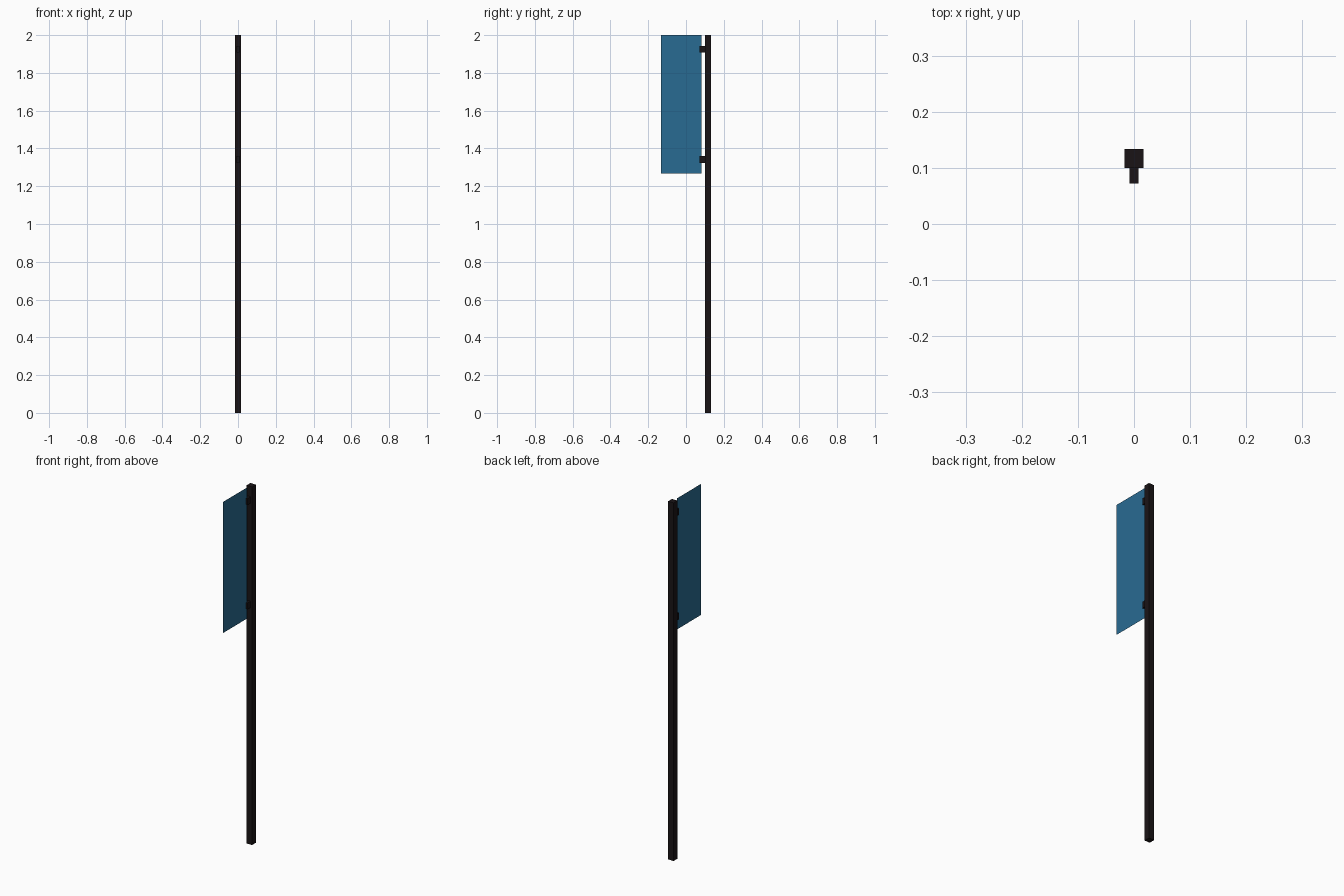
import bpy

if "Cube" in bpy.data.objects:
    bpy.data.objects.remove(bpy.data.objects["Cube"])


def material(name, rgb):
    m = bpy.data.materials.new(name)
    m.diffuse_color = (*rgb, 1)
    m.use_nodes = True
    m.node_tree.nodes["Principled BSDF"].inputs["Base Color"].default_value = m.diffuse_color
    return m


def box(name, lo, hi, mat):
    bpy.ops.mesh.primitive_cube_add(size=1, location=[(a + b) / 2 for a, b in zip(lo, hi)])
    ob = bpy.context.object
    ob.name = name
    ob.scale = [b - a for a, b in zip(lo, hi)]
    bpy.ops.object.transform_apply(location=False, rotation=False, scale=True)
    ob.data.materials.append(mat)
    return ob


black = material("black_metal", (0.010, 0.007, 0.008))
blue = material("blue_cloth", (0.022, 0.147, 0.288))

# Square pole
box("pole", (-0.0167, 0.1, 0), (0.0167, 0.1335, 2), black)

# Two brackets holding the banner
for name, z in (("lower_bracket", 1.342), ("upper_bracket", 1.925)):
    box(name, (-0.008, 0.0725, z - 0.018), (0.008, 0.1, z + 0.018), black)

# Paper-thin banner in the x = 0 plane
y0, y1, z0, z1 = -0.1335, 0.081, 1.268, 2.0
mesh = bpy.data.meshes.new("banner")
mesh.from_pydata([(0, y0, z0), (0, y1, z0), (0, y1, z1), (0, y0, z1)], [], [(0, 1, 2, 3)])
mesh.materials.append(blue)
banner = bpy.data.objects.new("banner", mesh)
bpy.context.collection.objects.link(banner)
